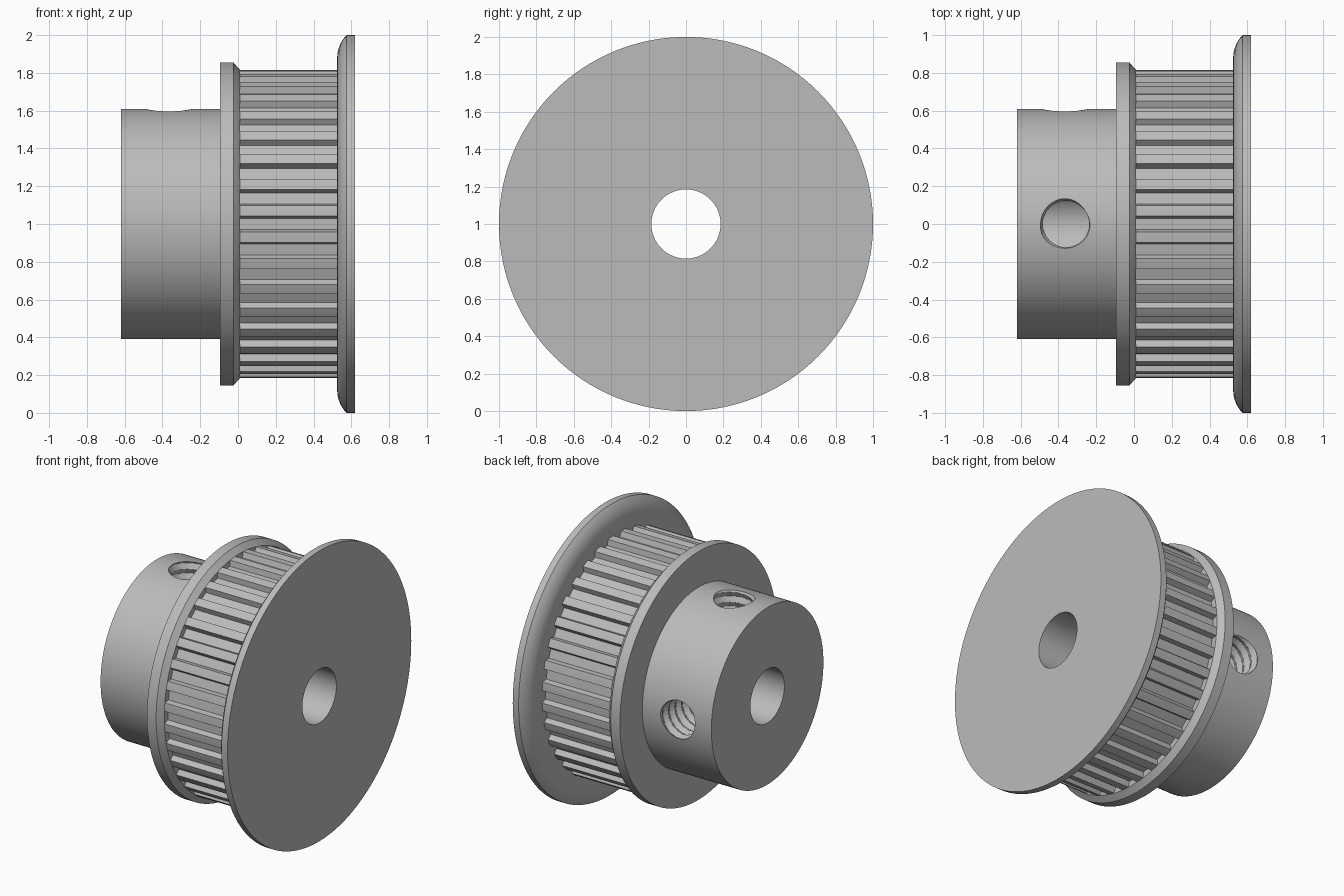
import bpy, bmesh
from math import pi, tau, sin, cos, radians, sqrt
from mathutils import Matrix, Vector

if "Cube" in bpy.data.objects:
    bpy.data.objects.remove(bpy.data.objects["Cube"])

AXIS_Z = 1.0
BORE = 0.185

metal = bpy.data.materials.new("grey_metal")
metal.use_nodes = True
GREY = (0.5, 0.5, 0.5, 1)
metal.diffuse_color = GREY
metal.node_tree.nodes["Principled BSDF"].inputs["Base Color"].default_value = GREY


def finish(name, bm, smooth=True):
    bmesh.ops.recalc_face_normals(bm, faces=bm.faces)
    mesh = bpy.data.meshes.new(name)
    bm.to_mesh(mesh)
    bm.free()
    mesh.materials.append(metal)
    obj = bpy.data.objects.new(name, mesh)
    obj.location.z = AXIS_Z
    bpy.context.collection.objects.link(obj)
    if smooth:
        smooth_sharp(obj)
    return obj


def select_only(obj):
    bpy.ops.object.select_all(action='DESELECT')
    obj.select_set(True)
    bpy.context.view_layer.objects.active = obj


def smooth_sharp(obj):
    select_only(obj)
    bpy.ops.object.shade_smooth_by_angle(angle=radians(25))


def lathe(name, profile, segments=128):
    """Turn a closed (x, radius) profile around the pulley axis."""
    bm = bmesh.new()
    verts = [bm.verts.new((x, 0, r)) for x, r in profile]
    edges = [bm.edges.new((v, verts[i - 1])) for i, v in enumerate(verts)]
    bmesh.ops.spin(bm, geom=verts + edges, cent=(0, 0, 0), axis=(1, 0, 0),
                   angle=tau, steps=segments, use_merge=True)
    bmesh.ops.remove_doubles(bm, verts=bm.verts, dist=1e-5)
    return finish(name, bm)


# Hub
hub = lathe("hub", [(-0.62, BORE), (-0.62, 0.61), (-0.095, 0.61), (-0.095, BORE)])

# Small flange with a chamfer toward the teeth
lathe("small_flange", [(-0.095, BORE), (-0.095, 0.855), (-0.025, 0.855),
                       (0.01, 0.817), (0.01, BORE)])

# Large flange with a rounded inner lip
LIP = 0.169
arc = [(0.525 + LIP - sqrt(LIP**2 - d**2), 0.88 + d)
       for d in (0.12 * i / 8 for i in range(9))]
lathe("large_flange", [(0.525, BORE)] + arc + [(0.62, 1.0), (0.62, BORE)])

# Toothed belt ring: trapezoid grooves, with the bore through its middle
TEETH = 36
bm = bmesh.new()
outline = []
for i in range(TEETH):
    turn = Matrix.Rotation(tau * i / TEETH, 3, 'X')
    for y, r in ((-0.043, 0.815), (-0.030, 0.778), (0.030, 0.778), (0.043, 0.815)):
        outline.append(turn @ Vector((0, -y, r)))
    mid = turn @ Matrix.Rotation(pi / TEETH, 3, 'X') @ Vector((0, 0, 0.817))
    outline.append(mid)
bore_ring = [Vector((0, -BORE * sin(tau * i / 128), BORE * cos(tau * i / 128)))
             for i in range(128)]
for ring in (outline, bore_ring):
    ends = [[bm.verts.new((x, p.y, p.z)) for p in ring] for x in (0.01, 0.525)]
    for i in range(len(ring)):
        bm.faces.new((ends[0][i - 1], ends[0][i], ends[1][i], ends[1][i - 1]))
for f in bm.faces:
    f.smooth = False
bmesh.ops.recalc_face_normals(bm, faces=bm.faces)
belt_ring = finish("toothed_ring", bm)


# Threaded set-screw holes, cut from a helical plug
def thread_plug(name, start=0.11, pitch=0.07, turns=9, steps=32):
    bm = bmesh.new()
    rows = []
    for i in range(turns * steps // 2 * 2 + 1):
        row = []
        if i % 2:
            continue
        for j in range(steps):
            phase = ((i - j) / steps) % 1
            r = 0.122 + 0.018 * (1 - abs(2 * phase - 1))
            a = tau * j / steps
            row.append(bm.verts.new((r * cos(a), r * sin(a), start + pitch * i / steps)))
        rows.append(row)
    for low, high in zip(rows, rows[1:]):
        for j in range(steps):
            k = (j + 1) % steps
            bm.faces.new((low[j], low[k], high[k]))
            bm.faces.new((low[j], high[k], high[j]))
    bm.faces.new(rows[0][::-1])
    bm.faces.new(rows[-1])
    plug = finish(name, bm, smooth=False)
    plug.location = (-0.36, 0, AXIS_Z)
    plug.hide_render = True
    return plug


for label, tilt in (("top", 0), ("back", -pi / 2)):
    plug = thread_plug(label + "_hole_cutter")
    plug.rotation_euler.x = tilt
    bpy.context.view_layer.update()
    cut = hub.modifiers.new(label + "_screw_hole", 'BOOLEAN')
    cut.operation = 'DIFFERENCE'
    cut.solver = 'EXACT'
    cut.object = plug
    select_only(hub)
    bpy.ops.object.modifier_apply(modifier=cut.name)
    bpy.data.objects.remove(plug)
smooth_sharp(hub)
